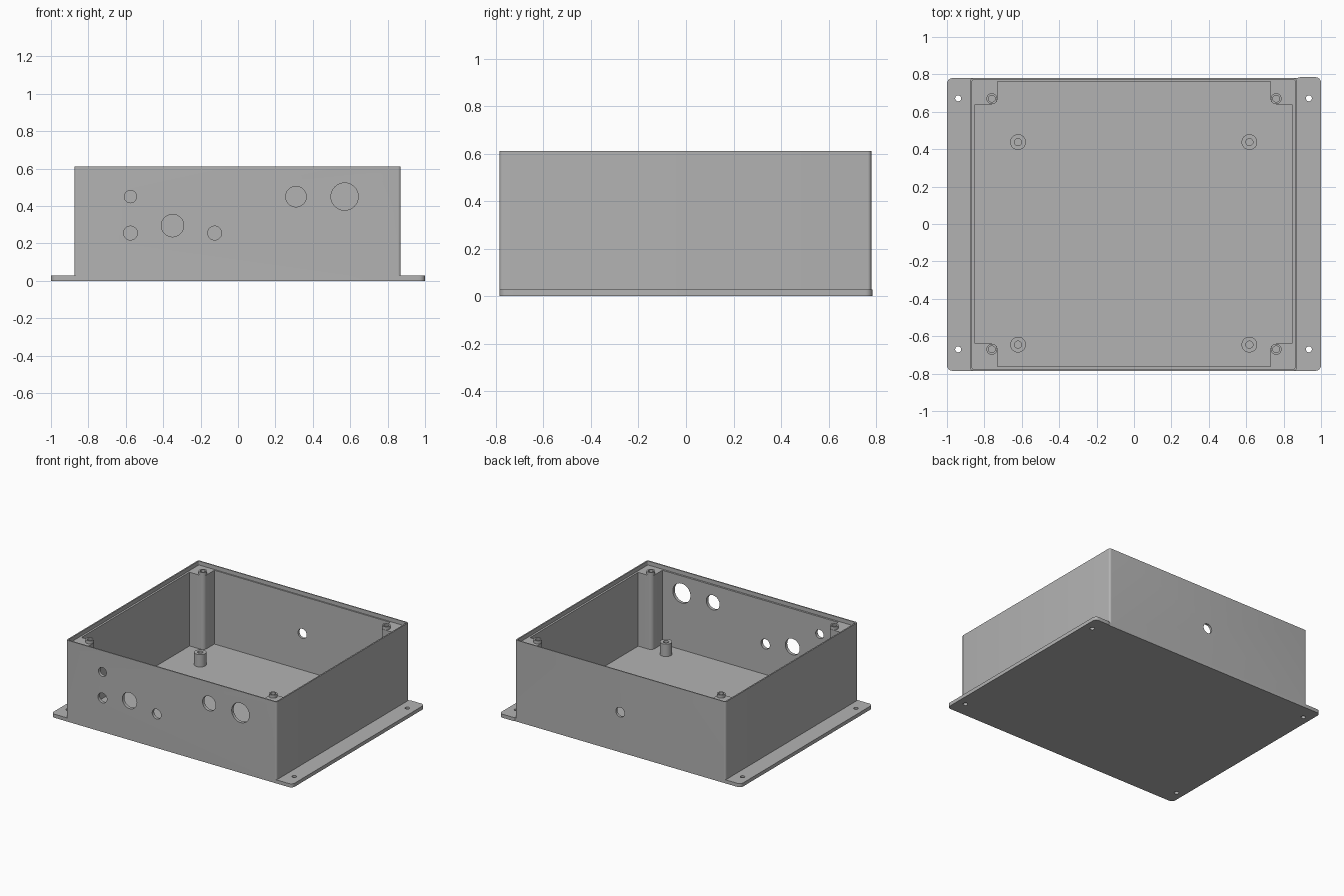
import bpy, bmesh, math
from mathutils import Matrix, Vector

cube = bpy.data.objects.get("Cube")
if cube:
    bpy.data.objects.remove(cube, do_unlink=True)

GREY = (0.45, 0.45, 0.45, 1)
grey = bpy.data.materials.new("matte grey")
grey.use_nodes = True
grey.diffuse_color = GREY
grey.node_tree.nodes["Principled BSDF"].inputs["Base Color"].default_value = GREY


def finish(name, bm):
    bmesh.ops.recalc_face_normals(bm, faces=bm.faces)
    mesh = bpy.data.meshes.new(name)
    bm.to_mesh(mesh)
    bm.free()
    mesh.materials.append(grey)
    ob = bpy.data.objects.new(name, mesh)
    bpy.context.collection.objects.link(ob)
    return ob


def slab(name, x, y, z, r=0, corner=lambda v: True):
    """Box over three ranges; vertical edges passing the corner rule are rounded."""
    bm = bmesh.new()
    bmesh.ops.create_cube(bm, size=1)
    for v in bm.verts:
        v.co = Vector([sum(s) / 2 + c * (s[1] - s[0]) for s, c in zip((x, y, z), v.co)])
    if r:
        edges = [e for e in bm.edges
                 if abs(e.verts[0].co.z - e.verts[1].co.z) > 1e-4 and corner(e.verts[0].co)]
        bmesh.ops.bevel(bm, geom=edges, offset=r, segments=6, profile=0.5, affect='EDGES')
    return finish(name, bm)


def rod(name, centre, r, length, axis='Z'):
    bm = bmesh.new()
    turn = Matrix.Rotation(math.pi / 2, 4, 'X') if axis == 'Y' else Matrix()
    bmesh.ops.create_cone(bm, cap_ends=True, segments=40, radius1=r, radius2=r,
                          depth=length, matrix=Matrix.Translation(centre) @ turn)
    return finish(name, bm)


def combine(ob, tool, operation='DIFFERENCE'):
    mod = ob.modifiers.new("cut", 'BOOLEAN')
    mod.operation, mod.object, mod.solver = operation, tool, 'EXACT'
    with bpy.context.temp_override(object=ob, active_object=ob, selected_objects=[ob]):
        bpy.ops.object.modifier_apply(modifier=mod.name)
    bpy.data.objects.remove(tool, do_unlink=True)


def smooth(ob):
    bpy.ops.object.select_all(action='DESELECT')
    ob.select_set(True)
    bpy.context.view_layer.objects.active = ob
    bpy.ops.object.shade_smooth_by_angle(angle=math.radians(30))


FLOOR, LEDGE, RIM = 0.027, 0.58, 0.61
BACK, FRONT = 0.78, -0.785

# Base plate, with the slightly longer flange on one side
enclosure = slab("enclosure", (-1, 0.95), (FRONT, BACK), (0, FLOOR), 0.03,
                 lambda v: v.x < 0)
flange = slab("flange", (0.86, 1), (FRONT, 0.785), (0, FLOOR), 0.03,
              lambda v: v.x > 0.9 or v.y > 0)
combine(enclosure, flange, 'UNION')

# Walls with a thin stepped lip around the rim
walls = slab("walls", (-0.875, 0.87), (FRONT, BACK), (0, RIM), 0.015)
combine(enclosure, walls, 'UNION')
combine(enclosure, slab("cavity", (-0.85, 0.845), (-0.762, 0.762), (FLOOR, 1)))
combine(enclosure, slab("lip_step", (-0.865, 0.86), (-0.776, 0.772), (LEDGE, 1), 0.008))

# Connector openings in the front wall: x, z, radius
openings = [(-0.575, 0.45, 0.033), (-0.575, 0.255, 0.037), (-0.35, 0.295, 0.06),
            (-0.125, 0.255, 0.037), (0.31, 0.45, 0.055), (0.57, 0.45, 0.073)]
for x, z, r in openings:
    combine(enclosure, rod("opening", (x, FRONT, z), r, 0.2, 'Y'))

# Cable hole in the back wall
combine(enclosure, rod("cable_hole", (0, BACK, 0.3), 0.036, 0.2, 'Y'))

# Screw holes in the flanges
for x in (-0.94, 0.935):
    for y in (-0.67, 0.672):
        combine(enclosure, rod("screw_hole", (x, y, 0), 0.016, 0.2))
smooth(enclosure)

# Corner posts, each drilled and topped with a screw boss
for side, sx in (("right", -1), ("left", 1)):
    for end, sy in (("front", -1), ("back", 1)):
        x_range = sorted((sx * 0.73, sx * 0.851))
        y_range = sorted((sy * 0.64, sy * 0.764))
        post = slab(f"{end}_{side}_corner_post", x_range, y_range, (FLOOR, LEDGE), 0.03,
                    lambda v: abs(v.x) < 0.8 and abs(v.y) < 0.7)
        cx, cy = sx * 0.76, sy * 0.67
        combine(post, rod("boss", (cx, cy, LEDGE), 0.029, 0.046), 'UNION')
        combine(post, rod("bore", (cx, cy, RIM), 0.018, 0.4))
        smooth(post)

# Circuit board standoffs on the floor
for side, x in (("right", -0.62), ("left", 0.617)):
    for end, y in (("front", -0.645), ("back", 0.438)):
        standoff = rod(f"{end}_{side}_standoff", (x, y, 0.073), 0.042, 0.094)
        combine(standoff, rod("bore", (x, y, 0.12), 0.019, 0.16))
        smooth(standoff)
